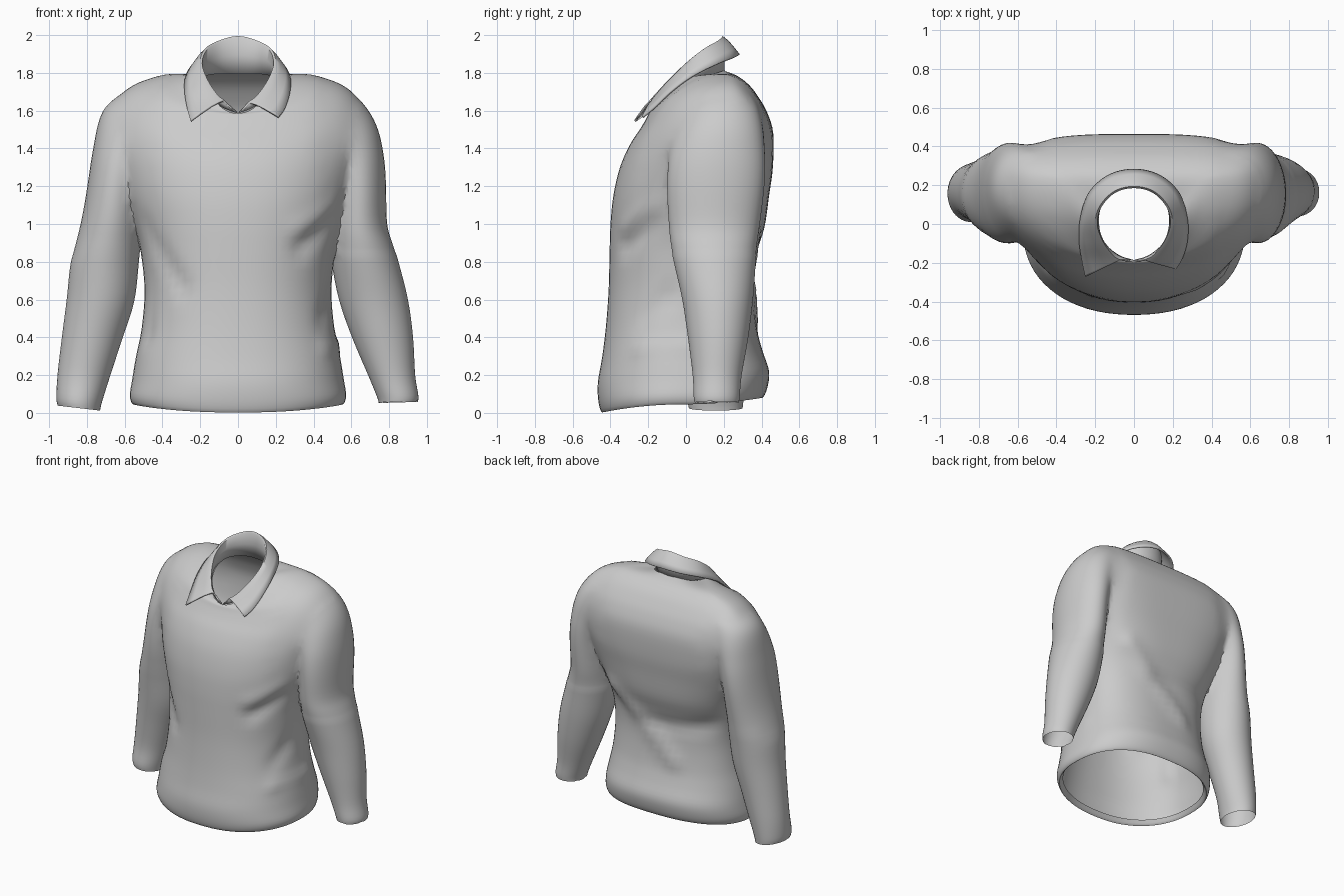
import bpy, bmesh
from math import cos, sin, pi, exp
from mathutils import Vector

if "Cube" in bpy.data.objects:
    bpy.data.objects.remove(bpy.data.objects["Cube"])


def spline(pts, n):
    """Catmull-Rom through tuples of any length, n steps per span."""
    out = []
    for i in range(len(pts) - 1):
        p = [pts[max(i - 1, 0)], pts[i], pts[i + 1], pts[min(i + 2, len(pts) - 1)]]
        for k in range(n):
            t = k / n
            out.append(tuple(b + .5 * t * (c - a + t * (2*a - 5*b + 4*c - d + t * (3*(b - c) + d - a)))
                             for a, b, c, d in zip(*p)))
    return out + [tuple(pts[-1])]


def loft(name, rings, closed=True):
    """Skin a list of point rings; closed rings get end caps."""
    bm = bmesh.new()
    vs = [[bm.verts.new(p) for p in r] for r in rings]
    n = len(rings[0])
    for a, b in zip(vs, vs[1:]):
        for j in range(n if closed else n - 1):
            k = (j + 1) % n
            bm.faces.new((a[j], a[k], b[k], b[j]))
    if closed:
        bm.faces.new(vs[0])
        bm.faces.new(vs[-1])
    bmesh.ops.recalc_face_normals(bm, faces=bm.faces)
    me = bpy.data.meshes.new(name)
    bm.to_mesh(me)
    bm.free()
    ob = bpy.data.objects.new(name, me)
    bpy.context.collection.objects.link(ob)
    return ob


def spow(v, e):
    return (abs(v) ** e) * (1 if v >= 0 else -1)


def torso_ring(row, n=72):
    zf, zs, zb, w, yf, yc, yb = row
    square = min(1, max(0, (zs - .8) / .5)) * min(1, max(0, (1.85 - zs) / .15))
    pts = []
    for i in range(n):
        a = 2 * pi * (i + .5) / n
        c, s = cos(a), sin(a)
        e = .89 if s < 0 else .82 - .2 * square     # broad, flat upper back
        x, t = w * spow(c, e), abs(s) ** e
        y, z = (yf, zf) if s < 0 else (yb, zb)
        pts.append((x, yc + (y - yc) * t, zs + (z - zs) * t * t))
    return pts


def sleeve_ring(row, n=40):
    z, xi, xo, yf, yb = row
    return [((xi + xo) / 2 + (xo - xi) / 2 * cos(a), (yf + yb) / 2 + (yb - yf) / 2 * sin(a), z)
            for a in (2 * pi * (i + .5) / n for i in range(n))]


# torso: z front, side, back; half width; y front, widest, back
torso_rows = [
    (.04, .08, .115, .53, -.42, -.02, .385), (.002, .045, .08, .555, -.445, -.02, .405),
    (.06, .09, .13, .573, -.464, -.02, .43), (.16, .18, .22, .56, -.467, 0, .44),
    (.29, .3, .33, .54, -.445, 0, .405), (.45, .45, .45, .51, -.425, .02, .375),
    (.65, .65, .65, .495, -.41, .04, .355), (.85, .85, .83, .515, -.405, .06, .37),
    (1.0, 1.0, .98, .55, -.40, .08, .415), (1.15, 1.15, 1.15, .60, -.385, .11, .44),
    (1.3, 1.3, 1.3, .64, -.35, .14, .46), (1.42, 1.45, 1.48, .68, -.297, .17, .462),
    (1.5, 1.59, 1.59, .675, -.245, .19, .43), (1.55, 1.69, 1.67, .625, -.215, .2, .385),
    (1.58, 1.763, 1.735, .52, -.2, .2, .335), (1.585, 1.795, 1.785, .34, -.192, .18, .27),
    (1.587, 1.78, 1.812, .19, -.185, .03, .2)]
shirt = loft("shirt_body", [torso_ring(r) for r in spline(torso_rows, 4)])

# sleeves: z, x inner, x outer, y front, y back
right_rows = [
    (1.69, .34, .57, .09, .33), (1.66, .36, .64, .05, .36), (1.6, .40, .70, 0, .39),
    (1.5, .43, .75, -.05, .415), (1.38, .46, .775, -.09, .425), (1.2, .49, .787, -.105, .42),
    (1.0, .49, .79, -.095, .395), (.9, .49, .82, -.085, .38), (.8, .495, .85, -.065, .37),
    (.6, .535, .90, -.02, .355), (.4, .605, .927, .01, .33), (.2, .69, .938, .035, .295),
    (.09, .735, .955, .04, .285), (.055, .745, .952, .045, .28)]
left_rows = [
    (1.69, -.34, -.60, .09, .33), (1.66, -.37, -.665, .05, .36), (1.6, -.41, -.725, 0, .39),
    (1.5, -.44, -.755, -.05, .415), (1.38, -.47, -.775, -.09, .425), (1.2, -.50, -.80, -.105, .42),
    (1.0, -.51, -.835, -.095, .395), (.8, -.525, -.885, -.06, .37), (.6, -.55, -.907, -.03, .35),
    (.4, -.615, -.932, 0, .33), (.2, -.68, -.955, .02, .315), (.07, -.72, -.962, .01, .305),
    (.025, -.73, -.955, .015, .30)]
for rows, tilt in ((right_rows, .03), (left_rows, .12)):
    rings = [[(x, y, z + tilt * (abs(x) - .84) * max(0, 1 - z)) for x, y, z in sleeve_ring(r)]
             for r in spline(rows, 4)]
    sleeve = loft("sleeve", rings)
    sleeve.hide_render = True
    bpy.context.view_layer.objects.active = shirt
    m = shirt.modifiers.new("join", 'BOOLEAN')
    m.operation, m.solver, m.object = 'UNION', 'EXACT', sleeve
    bpy.ops.object.modifier_apply(modifier=m.name)
    bpy.data.objects.remove(sleeve)

# open hem, cuffs and neck, blend the shoulder seams, press in the folds
bm = bmesh.new()
bm.from_mesh(shirt.data)
caps = []
for f in bm.faces:
    c = f.calc_center_median()
    if len(f.verts) > 20 and (c.z < .3 or (abs(c.x) < .1 and c.z > 1.5)):
        caps.append(f)
bmesh.ops.delete(bm, geom=caps, context='FACES')
bmesh.ops.remove_doubles(bm, verts=bm.verts, dist=.006)
for low, side, steps in ((1.35, .42, 7), (.85, .44, 5)):
    seam = [v for v in bm.verts if abs(v.co.x) > side and v.co.z > low]
    for _ in range(steps):
        bmesh.ops.smooth_vert(bm, verts=seam, factor=.5, use_axis_x=True, use_axis_y=True, use_axis_z=True)
bm.normal_update()
folds = [  # start, end, width, height
    ((.52, -.2, 1.0), (.34, -.33, .88), .05, -.025), ((.53, -.2, 1.1), (.32, -.33, .98), .05, .012),
    ((-.54, -.2, 1.0), (-.3, -.36, .66), .05, -.022), ((-.5, -.2, .75), (-.48, -.2, .4), .04, -.015),
    ((.5, -.1, .62), (.47, -.25, .5), .05, -.02), ((.35, .36, .95), (-.15, .38, .5), .06, .022),
    ((-.45, .3, .8), (.1, .37, .74), .06, -.02), ((.52, .1, .36), (.45, -.25, .34), .04, .012)]
moves = []
for v in bm.verts:
    d = 0
    for a, b, w, h in folds:
        a, b = Vector(a), Vector(b)
        ab = b - a
        t = min(1, max(0, (v.co - a).dot(ab) / ab.length_squared))
        d += h * exp(-((v.co - a - ab * t).length / w) ** 2)
    moves.append(v.normal * d)
for v, mv in zip(bm.verts, moves):
    v.co += mv
bm.to_mesh(shirt.data)
bm.free()

# collar: stand base, fold line and outer edge, each from centre back to front
base = [(0, .2, 1.795), (.1, .175, 1.795), (.17, .1, 1.785), (.187, 0, 1.75), (.155, -.1, 1.685),
        (.08, -.165, 1.62), (.005, -.19, 1.59)]
fold = [(0, .19, 1.995), (.1, .165, 1.97), (.172, .09, 1.925), (.193, 0, 1.85), (.16, -.09, 1.76),
        (.105, -.16, 1.68), (.06, -.185, 1.645)]
edge = [(0, .28, 1.895), (.13, .25, 1.88), (.23, .16, 1.845), (.272, .03, 1.78), (.274, -.08, 1.7),
        (.25, -.17, 1.615), (.215, -.23, 1.565)]


def whole(half, dx=0, dy=0, dz=0):
    """Mirror a half curve; the left point of the collar hangs a bit lower."""
    n = len(half) - 1
    left = [(-x - dx * (i / n) ** 4, y + dy * (i / n) ** 4, z + dz * (i / n) ** 4)
            for i, (x, y, z) in enumerate(half)]
    return [Vector(p) for p in spline(left[:0:-1] + half, 5)]


B, F, E = whole(base), whole(fold, .02, 0, .01), whole(edge, .035, -.04, -.02)
up = Vector((0, 0, .006))
rows = [B, [b.lerp(f, .5) for b, f in zip(B, F)], [b.lerp(f, .93) for b, f in zip(B, F)],
        [f.lerp(e, .06) for f, e in zip(F, E)],
        [f.lerp(e, .35) + up for f, e in zip(F, E)], [f.lerp(e, .7) + up * .7 for f, e in zip(F, E)], E]
collar = loft("collar", rows, closed=False)
sol = collar.modifiers.new("thickness", 'SOLIDIFY')
sol.thickness, sol.offset = .012, 0

for ob in (shirt, collar):
    bpy.ops.object.select_all(action='DESELECT')
    ob.select_set(True)
    bpy.context.view_layer.objects.active = ob
    bpy.ops.object.shade_smooth_by_angle(angle=.9)
